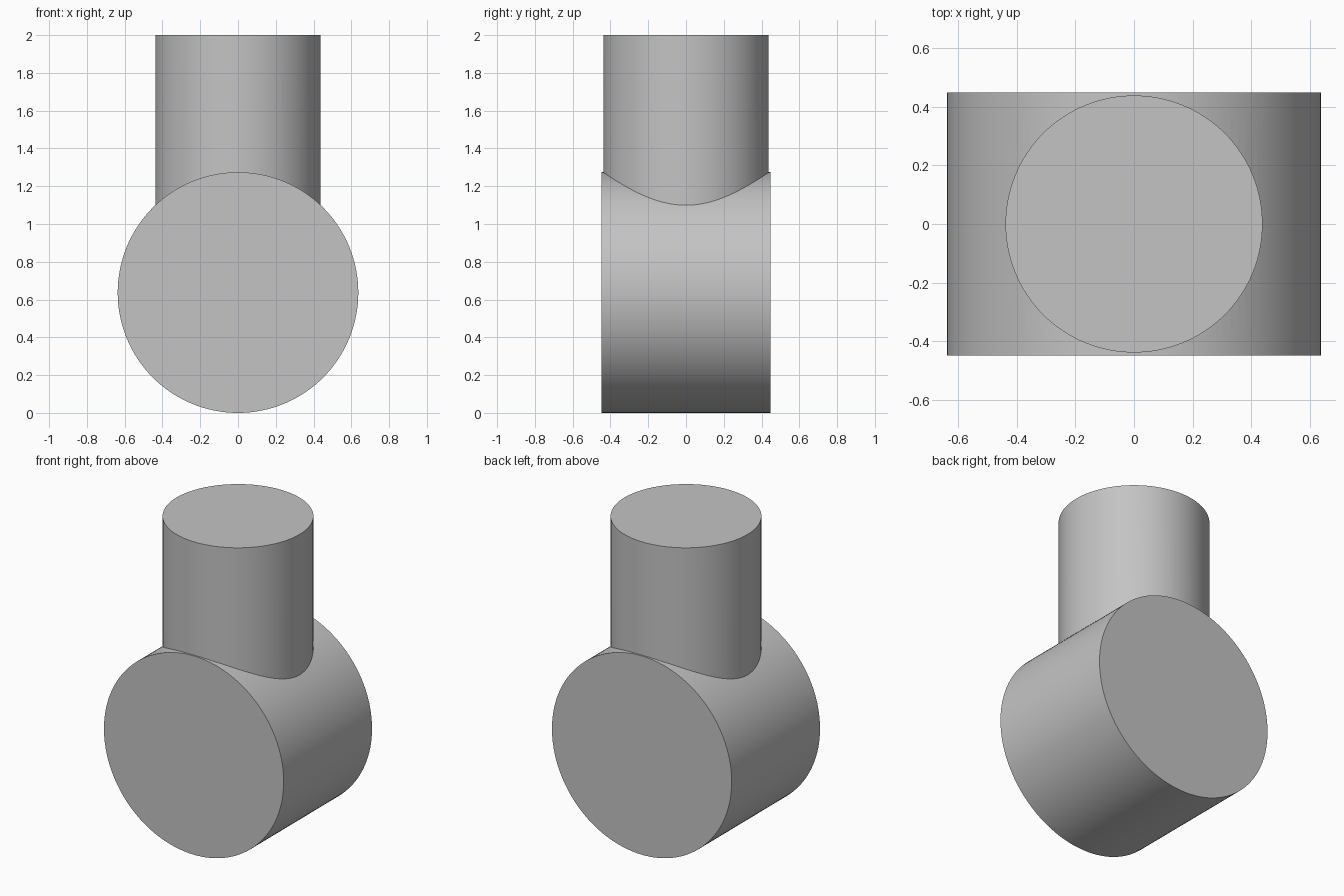
import bpy
import math

cube = bpy.data.objects.get("Cube")
if cube:
    bpy.data.objects.remove(cube, do_unlink=True)

DRUM_R, DRUM_LEN = 0.637, 0.895
POST_R, TOP = 0.438, 2.0

# Plain grey for the whole body
grey = bpy.data.materials.new("light_grey")
grey.use_nodes = True
colour = (0.55, 0.55, 0.55, 1.0)
grey.diffuse_color = colour
grey.node_tree.nodes["Principled BSDF"].inputs["Base Color"].default_value = colour


def cylinder(name, radius, depth, location, rotation=(0, 0, 0)):
    bpy.ops.mesh.primitive_cylinder_add(vertices=128, radius=radius, depth=depth,
                                        location=location, rotation=rotation)
    obj = bpy.context.object
    obj.name = name
    obj.data.materials.append(grey)
    return obj


# Upright post, starting at the drum's axis
post = cylinder("post", POST_R, TOP - DRUM_R, (0, 0, (TOP + DRUM_R) / 2))

# Drum lying along y
drum = cylinder("drum_with_post", DRUM_R, DRUM_LEN, (0, 0, DRUM_R), (math.pi / 2, 0, 0))

# Join both into one clean solid
union = drum.modifiers.new("join_post", "BOOLEAN")
union.operation = "UNION"
union.solver = "EXACT"
union.object = post
bpy.ops.object.modifier_apply(modifier=union.name)
bpy.data.objects.remove(post, do_unlink=True)

# Round sides smooth, rims and seam sharp
bpy.ops.object.shade_smooth_by_angle(angle=math.radians(30))
